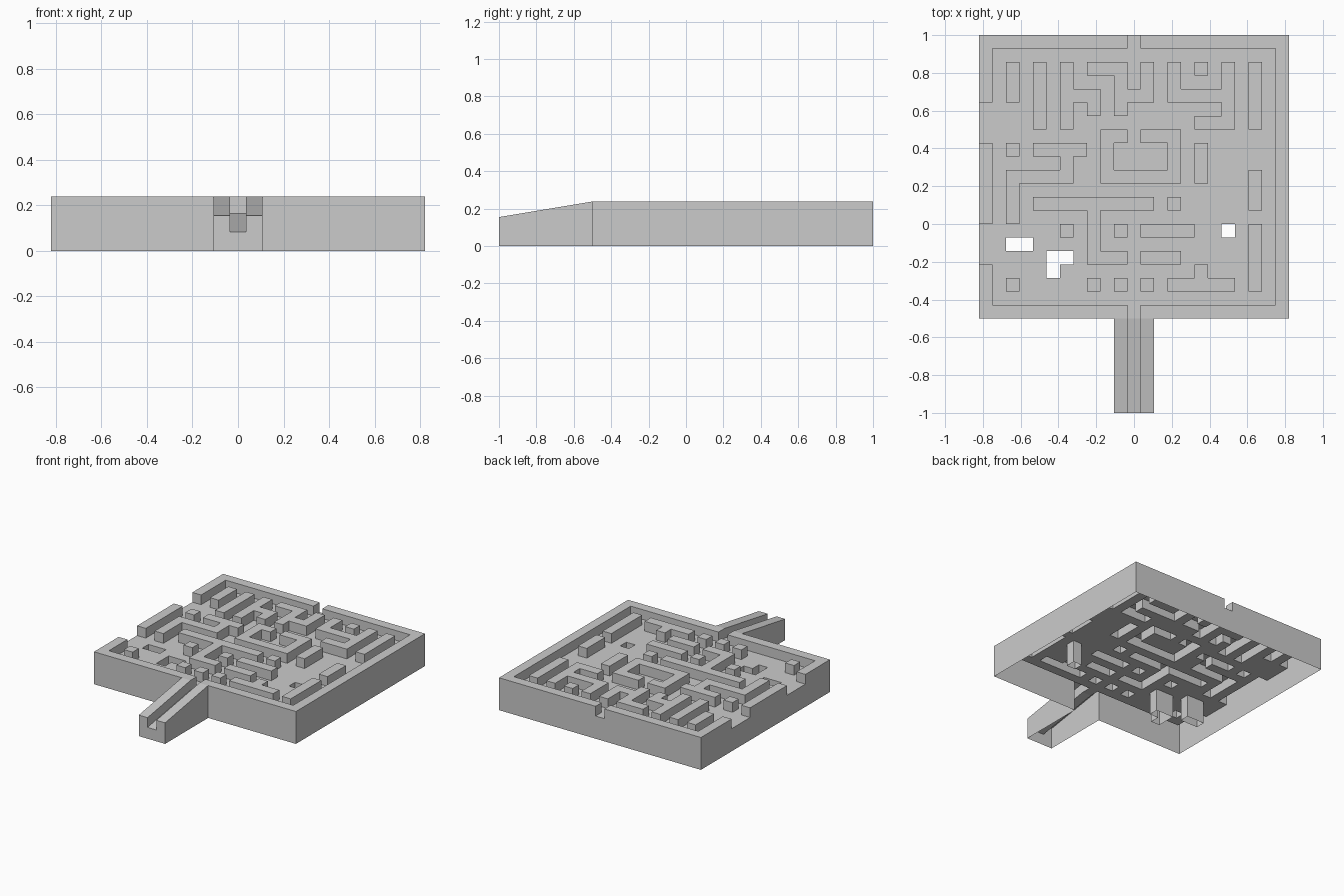
import bpy, bmesh

if "Cube" in bpy.data.objects:
    bpy.data.objects.remove(bpy.data.objects["Cube"])

C = 2 / 28                    # cell size
FLOOR = 1 / 6                 # deck height
COLS, DECK, ROWS = 23, 21, 28  # grid columns, deck rows, rows with the ramp

# kind of each cell: "floor", "wall" or "shaft"; absent = outside
grid = {(i, j): "floor" for i in range(COLS) for j in range(DECK)}


def across(j, *runs, kind="wall"):
    """Runs of cells along row j, counted from the back."""
    for a, b in runs:
        for i in range(a, b + 1):
            grid[i, j] = kind


def along(i, *runs, kind="wall"):
    """Runs of cells along column i, counted from the left."""
    for a, b in runs:
        for j in range(a, b + 1):
            grid[i, j] = kind


# border with a doorway front and back, two gaps on the left
for j in (0, DECK - 1):
    across(j, (0, 10), (12, 22))
for i in (0, COLS - 1):
    along(i, (0, DECK - 1))
along(0, (5, 7), (14, 16), kind="floor")

# entrance ramp with side walls
along(11, (DECK, ROWS - 1), kind="floor")
for i in (10, 12):
    along(i, (DECK, ROWS - 1))

# walls running front to back, and single posts
along(2, (2, 4), (8, 8), (10, 13), (18, 18))
along(4, (2, 6))
along(6, (2, 6), (8, 10), (14, 14))
along(8, (4, 5), (13, 16), (18, 18))
along(9, (7, 10))
along(10, (2, 5), (14, 14), (18, 18))
along(12, (2, 4), (14, 14), (18, 18))
along(14, (2, 4), (7, 10), (12, 12), (17, 18))
along(16, (2, 2), (8, 10), (17, 18))
along(18, (2, 6))
along(20, (2, 6), (10, 12), (14, 18))

# walls running left to right
across(2, (8, 10))
across(4, (6, 8), (10, 12), (14, 18))
across(6, (16, 18))
across(7, (9, 10), (12, 14))
across(8, (4, 7))
across(10, (2, 6), (9, 14))
across(12, (4, 12))
across(14, (12, 15))
across(16, (8, 10), (12, 14))
across(18, (14, 18))
# the posts at rows 17 stand only where walls turn
along(14, (17, 17), kind="floor")

# open shafts through the deck
across(14, (18, 18), kind="shaft")
across(15, (2, 3), kind="shaft")
across(16, (5, 6), kind="shaft")
across(17, (5, 5), kind="shaft")


def point(i, j, h):
    """Plan corner, raised h above the deck (None = ground)."""
    y = 1 - j * C
    drop = max(0, -0.5 - y) / 6
    return ((i - COLS / 2) * C, y, 0 if h is None else FLOOR - drop + h)


def quad(bm, pts):
    bm.faces.new([bm.verts.new(p) for p in pts])


def finish(name, bm, weld=False):
    if weld:
        bmesh.ops.remove_doubles(bm, verts=bm.verts, dist=1e-5)
    me = bpy.data.meshes.new(name)
    bm.to_mesh(me)
    bm.free()
    bpy.context.collection.objects.link(bpy.data.objects.new(name, me))


floor, walls, skirt, shafts = (bmesh.new() for _ in range(4))

for (i, j), kind in grid.items():
    if kind == "shaft":
        continue
    # top face of the block or the deck
    h = C if kind == "wall" else 0
    corners = [(i, j + 1), (i + 1, j + 1), (i + 1, j), (i, j)]
    quad(walls if h else floor, [point(a, b, h) for a, b in corners])
    # exposed sides: block faces, outer skirt and shaft linings
    for k, (di, dj) in enumerate([(0, 1), (1, 0), (0, -1), (-1, 0)]):
        p, q = corners[k], corners[(k + 1) % 4]
        side = grid.get((i + di, j + dj))
        if h and side != "wall":
            quad(walls, [point(*p, 0), point(*q, 0), point(*q, C), point(*p, C)])
        if side in (None, "shaft"):
            quad(shafts if side else skirt,
                 [point(*p, None), point(*q, None), point(*q, 0), point(*p, 0)])

finish("maze_floor", floor, True)
finish("wall_blocks", walls)
finish("outer_skirt", skirt, True)
finish("shaft_linings", shafts, True)
